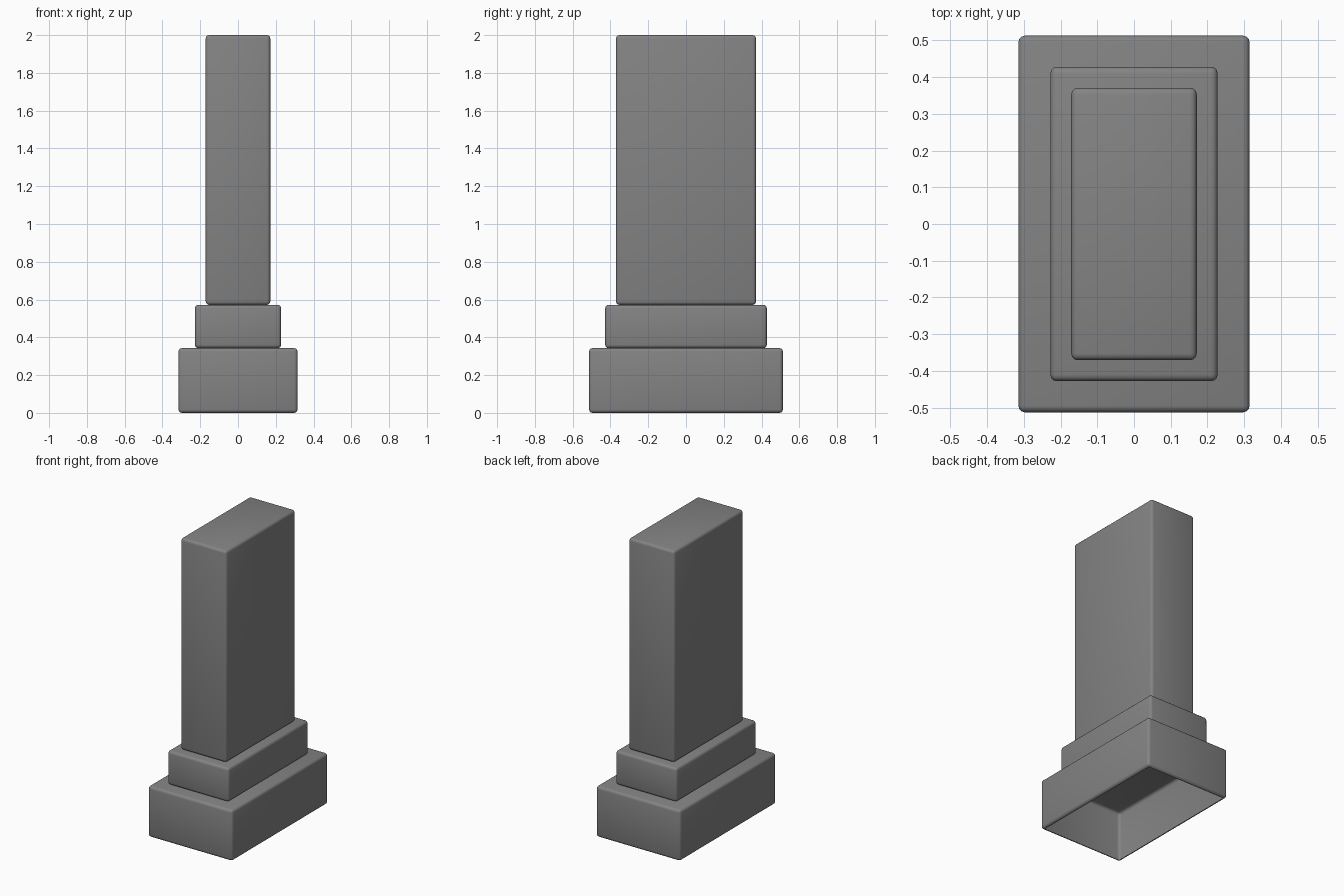
import bpy, bmesh

if "Cube" in bpy.data.objects:
    bpy.data.objects.remove(bpy.data.objects["Cube"])

# dark grey stone
stone = bpy.data.materials.new("dark_stone")
stone.diffuse_color = (0.23, 0.23, 0.23, 1.0)
stone.use_nodes = True
stone.node_tree.nodes["Principled BSDF"].inputs["Base Color"].default_value = stone.diffuse_color


def rounded_block(name, half_x, half_y, z0, z1, radius=0.018):
    """Softly bevelled box with an open underside."""
    bm = bmesh.new()
    bmesh.ops.create_cube(bm, size=1.0)
    for v in bm.verts:
        v.co.x *= 2 * half_x
        v.co.y *= 2 * half_y
        v.co.z = z0 if v.co.z < 0 else z1
    bmesh.ops.bevel(bm, geom=bm.edges[:], offset=radius, segments=3,
                    profile=0.5, affect='EDGES')
    bm.normal_update()
    # open the bottom, keeping its rounded rim
    bottom = [f for f in bm.faces
              if f.normal.z < -0.99 and f.calc_center_median().z < z0 + 1e-4]
    bmesh.ops.delete(bm, geom=bottom, context='FACES')
    for f in bm.faces:
        f.smooth = True
    mesh = bpy.data.meshes.new(name)
    bm.to_mesh(mesh)
    bm.free()
    mesh.materials.append(stone)
    obj = bpy.data.objects.new(name, mesh)
    bpy.context.collection.objects.link(obj)
    return obj


# wide foot, middle step and tall shaft
rounded_block("base_block", 0.315, 0.513, 0.0, 0.343)
rounded_block("middle_step", 0.228, 0.428, 0.343, 0.572)
rounded_block("pillar_shaft", 0.171, 0.371, 0.572, 2.0)
